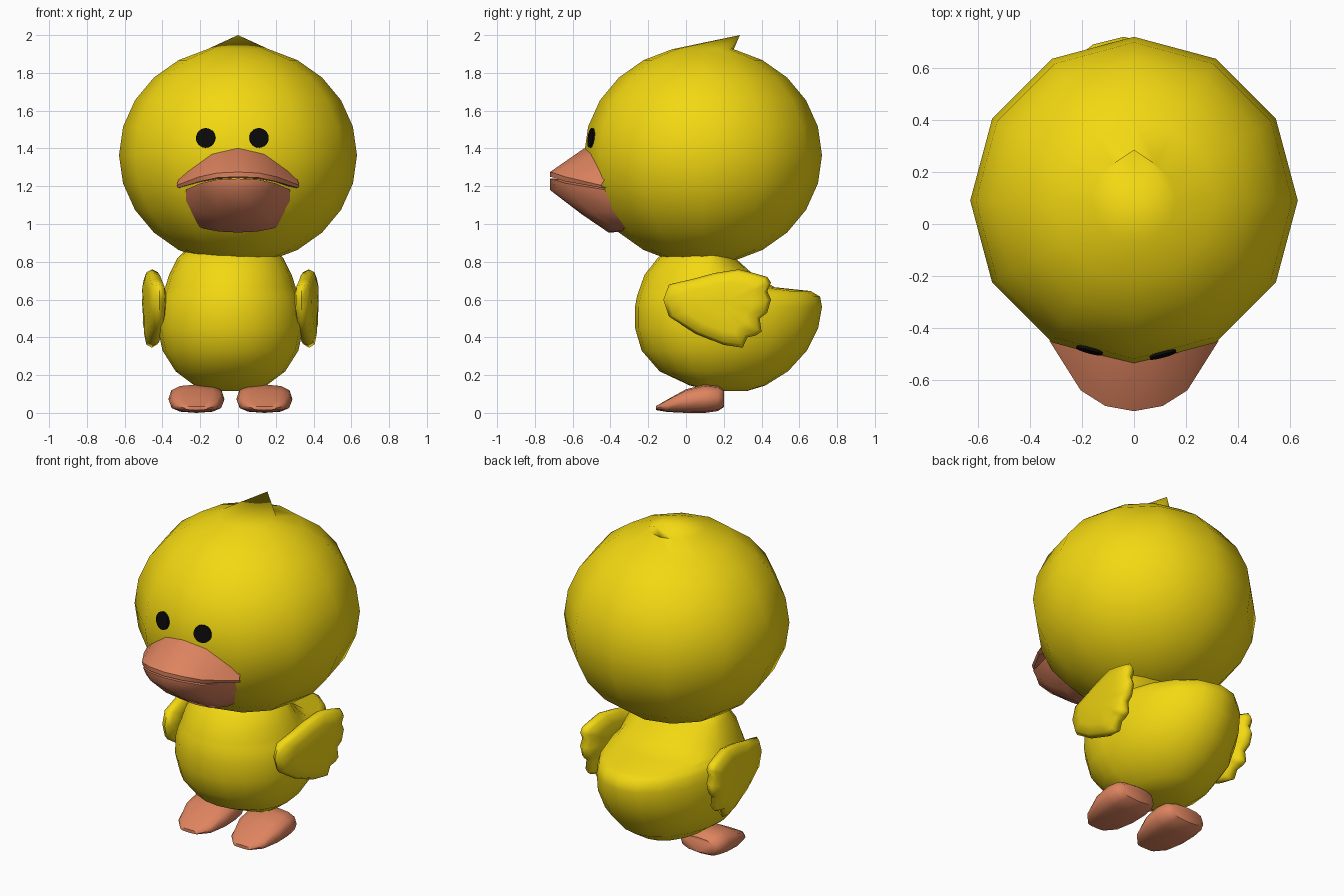
import bpy, bmesh, math
from mathutils import Vector

CX = -0.04  # body, wings, feet and eyes share this centre line


def material(name, rgb):
    m = bpy.data.materials.new(name)
    m.diffuse_color = (*rgb, 1)
    return m


YELLOW = material("yellow", (0.9, 0.69, 0.006))
ORANGE = material("orange", (0.73, 0.23, 0.115))
BLACK = material("black", (0.003, 0.003, 0.003))


def finish(name, bm, mat, angle=50):
    bmesh.ops.recalc_face_normals(bm, faces=bm.faces)
    me = bpy.data.meshes.new(name)
    bm.to_mesh(me)
    bm.free()
    ob = bpy.data.objects.new(name, me)
    bpy.context.collection.objects.link(ob)
    me.materials.append(mat)
    bpy.ops.object.select_all(action='DESELECT')
    ob.select_set(True)
    bpy.context.view_layer.objects.active = ob
    bpy.ops.object.shade_smooth_by_angle(angle=math.radians(angle))
    return ob


def loft(name, rows, mat, closed=True, angle=50):
    """Skin rows of points; closed rows are rings with capped ends."""
    bm = bmesh.new()
    vs = [[bm.verts.new(p) for p in r] for r in rows]
    n = len(rows[0])
    for a, b in zip(vs, vs[1:]):
        for i in range(n if closed else n - 1):
            j = (i + 1) % n
            bm.faces.new((a[i], a[j], b[j], b[i]))
    if closed:
        bm.faces.new(vs[0])
        bm.faces.new(vs[-1])
    return finish(name, bm, mat, angle)


def mirrored(half):
    """Complete a row given from the centre out to +x."""
    return [(-x, y, z) for x, y, z in half[:0:-1]] + half


# Head: low-poly ball whose top point is pulled back into a tuft
bm = bmesh.new()
bmesh.ops.create_uvsphere(bm, u_segments=12, v_segments=12, radius=1)
for v in bm.verts:
    tip = v.co.z > 0.99
    v.co = Vector((v.co.x * 0.63, 0.09 + v.co.y * 0.63, 1.365 + v.co.z * 0.58))
    if tip:
        v.co = (0, 0.285, 2.0)
finish("head", bm, YELLOW, 60)

# Upper beak: head edge, lip, lip underside, inner mouth
loft("upper_beak", [mirrored(r) for r in (
    [(0, -0.50, 1.41), (0.14, -0.46, 1.38), (0.27, -0.40, 1.29), (0.31, -0.38, 1.24)],
    [(0, -0.54, 1.40), (0.14, -0.50, 1.37), (0.27, -0.445, 1.28), (0.315, -0.43, 1.235)],
    [(0, -0.72, 1.275), (0.11, -0.70, 1.27), (0.205, -0.64, 1.25), (0.325, -0.45, 1.205)],
    [(0, -0.72, 1.25), (0.11, -0.70, 1.245), (0.20, -0.635, 1.225), (0.32, -0.44, 1.19)],
    [(0, -0.40, 1.24), (0.11, -0.40, 1.235), (0.20, -0.38, 1.22), (0.29, -0.36, 1.19)],
)], ORANGE, closed=False)

# Lower beak: inner mouth, lip, chin, throat
loft("lower_beak", [mirrored(r) for r in (
    [(0, -0.40, 1.235), (0.11, -0.40, 1.23), (0.19, -0.38, 1.21), (0.26, -0.36, 1.18)],
    [(0, -0.72, 1.24), (0.11, -0.70, 1.235), (0.20, -0.635, 1.215), (0.28, -0.42, 1.18)],
    [(0, -0.72, 1.18), (0.11, -0.69, 1.18), (0.19, -0.62, 1.17), (0.275, -0.40, 1.12)],
    [(0, -0.55, 1.05), (0.11, -0.54, 1.05), (0.19, -0.50, 1.06), (0.26, -0.36, 1.07)],
    [(0, -0.41, 0.955), (0.10, -0.405, 0.96), (0.18, -0.37, 0.975), (0.22, -0.30, 0.99)],
    [(0, -0.30, 0.96), (0.10, -0.30, 0.965), (0.18, -0.28, 0.98), (0.20, -0.26, 0.99)],
)], ORANGE, closed=False)

# Body: egg-shaped slices (height, front y, back y, half width), tail at the back
def slice_ring(z, front, back, half):
    mid = min(max(0.12, front + 0.08), back - 0.08)
    ring = []
    for i in range(20):
        a = math.tau * i / 20
        s = math.sin(a)
        depth = back - mid if s > 0 else mid - front
        ring.append((CX + half * math.cos(a), mid + depth * s, z))
    return ring


loft("body", [slice_ring(*s) for s in (
    (0.115, 0.14, 0.32, 0.09), (0.145, 0.02, 0.42, 0.19), (0.22, -0.14, 0.54, 0.29),
    (0.33, -0.235, 0.64, 0.36), (0.45, -0.27, 0.70, 0.385), (0.56, -0.27, 0.72, 0.38),
    (0.615, -0.26, 0.71, 0.365), (0.645, -0.25, 0.66, 0.352), (0.665, -0.243, 0.47, 0.345),
    (0.73, -0.22, 0.36, 0.325), (0.82, -0.15, 0.26, 0.28), (0.86, -0.10, 0.23, 0.24))],
    YELLOW, angle=70)

# Wings: puffy feathered outline in side view (y, z), splayed towards the back
OUTLINE = [(-0.12, 0.60), (-0.09, 0.68), (0.04, 0.71), (0.15, 0.74), (0.28, 0.76),
           (0.36, 0.74), (0.43, 0.72), (0.45, 0.69), (0.43, 0.645), (0.45, 0.60),
           (0.43, 0.53), (0.39, 0.50), (0.40, 0.43), (0.37, 0.41), (0.325, 0.40),
           (0.30, 0.345), (0.20, 0.36), (0.05, 0.42), (-0.09, 0.51)]
for side, label in ((1, "right"), (-1, "left")):
    rings = []
    for k, t in ((0.25, -0.05), (0.65, -0.045), (0.92, -0.03), (1, 0),
                 (0.92, 0.03), (0.65, 0.045), (0.25, 0.05)):
        ring = []
        for y, z in OUTLINE:
            y, z = 0.18 + (y - 0.18) * k, 0.57 + (z - 0.57) * k
            ring.append((CX + side * (0.375 + 0.1 * (y + 0.12) + t), y, z))
        rings.append(ring)
    loft(label + "_wing", rings, YELLOW, angle=70)

    # Feet: rounded sections along y (y, half width, bottom, top)
    rings = []
    for y, w, lo, hi in ((-0.16, 0.06, 0.015, 0.035), (-0.10, 0.115, 0.005, 0.07),
                         (0.0, 0.145, 0, 0.125), (0.10, 0.148, 0, 0.15),
                         (0.17, 0.14, 0.01, 0.142), (0.20, 0.11, 0.03, 0.12)):
        ring = []
        for i in range(12):
            c, s = math.cos(math.tau * i / 12), math.sin(math.tau * i / 12)
            c, s = (math.copysign(abs(u) ** 0.75, u) for u in (c, s))
            ring.append((CX + side * 0.18 + w * c, y, (lo + hi) / 2 + (hi - lo) / 2 * s))
        rings.append(ring)
    loft(label + "_foot", rings, ORANGE)

    # Eyes: thin discs lying on the face
    x = -0.03 + side * 0.14
    bpy.ops.mesh.primitive_cylinder_add(vertices=24, radius=0.052, depth=0.02,
                                        location=(x, -0.527 + 0.265 * abs(x), 1.455))
    eye = bpy.context.object
    eye.name = label + "_eye"
    eye.rotation_euler = Vector((side * 0.26, -0.96, 0.13)).to_track_quat('Z', 'Y').to_euler()
    eye.data.materials.append(BLACK)
    bpy.ops.object.shade_smooth_by_angle(angle=math.radians(40))
